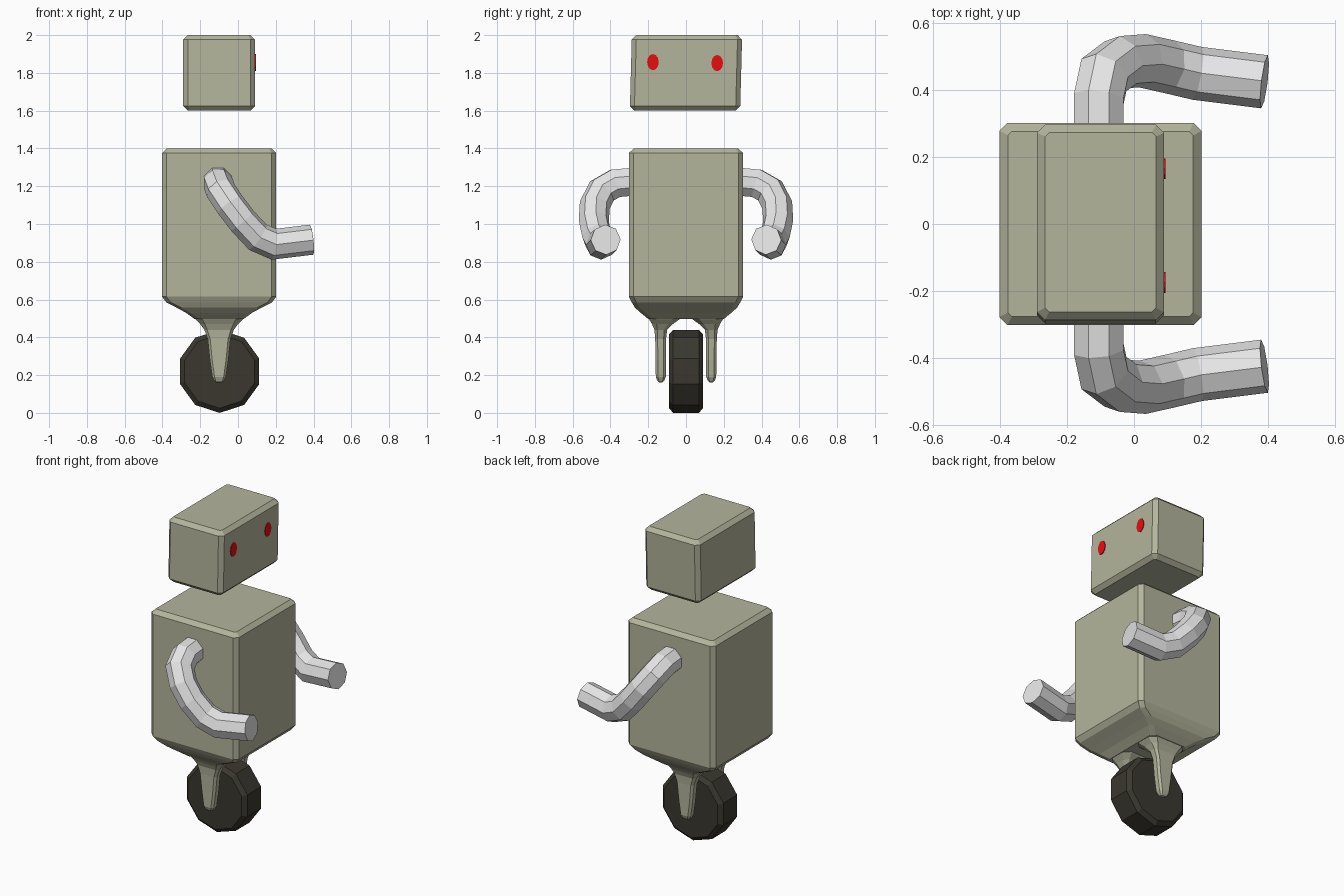
import bpy, bmesh, math
from mathutils import Vector

if "Cube" in bpy.data.objects:
    bpy.data.objects.remove(bpy.data.objects["Cube"])


def material(name, rgb):
    m = bpy.data.materials.new(name)
    m.diffuse_color = (*rgb, 1)
    m.use_nodes = True
    m.node_tree.nodes["Principled BSDF"].inputs["Base Color"].default_value = m.diffuse_color
    return m


SHELL = material("olive grey shell", (0.456, 0.462, 0.335))
METAL = material("light grey metal", (0.8, 0.8, 0.81))
TYRE = material("dark tyre", (0.042, 0.039, 0.028))
RED = material("red eye", (0.8, 0.004, 0.006))
CX = -0.1  # centre line of body, head and wheel


def finish(name, bm, mat):
    bmesh.ops.recalc_face_normals(bm, faces=bm.faces)
    me = bpy.data.meshes.new(name)
    bm.to_mesh(me)
    bm.free()
    me.materials.append(mat)
    ob = bpy.data.objects.new(name, me)
    bpy.context.collection.objects.link(ob)
    return ob


def skin(name, rings, mat):
    """Join rings of points into a closed tube with end caps."""
    bm = bmesh.new()
    rows = [[bm.verts.new(p) for p in r] for r in rings]
    n = len(rows[0])
    for a, b in zip(rows, rows[1:]):
        for i in range(n):
            j = (i + 1) % n
            bm.faces.new((a[i], a[j], b[j], b[i]))
    bm.faces.new(rows[0])
    bm.faces.new(rows[-1])
    return finish(name, bm, mat)


def chamfered(z, hx, hy, c, cy=0.0):
    """Rectangle with cut corners, at height z."""
    pts = [(hx, hy - c), (hx - c, hy), (c - hx, hy), (-hx, hy - c),
           (-hx, c - hy), (c - hx, -hy), (hx - c, -hy), (hx, c - hy)]
    return [(CX + x, cy + y, z) for x, y in pts]


# Torso, with its underside narrowing to the fork
torso = [(1.4, .277, .277, .012), (1.376, .302, .302, .024), (.615, .302, .302, .024),
         (.585, .28, .287, .024), (.557, .225, .27, .024), (.53, .175, .24, .024),
         (.497, .13, .2, .024)]
skin("torso", [chamfered(*r) for r in torso], SHELL)

# Head, leaning very slightly sideways
b = .024
head = [(2.0, .19 - b, .292 - b, .012), (2.0 - b, .19, .292, b),
        (1.6 + b, .19, .292, b), (1.6, .19 - b, .292 - b, .012)]
skin("head", [chamfered(*r, cy=.027 * (r[0] - 1.8)) for r in head], SHELL)

# Eyes: thin oval plates on the +x side of the head
for side, y, z in (("right", -.175, 1.857), ("left", .165, 1.852)):
    oval = [[(x, y + .031 * math.cos(i * math.tau / 12), z + .043 * math.sin(i * math.tau / 12))
             for i in range(12)] for x in (.086, .094)]
    skin(side + "_eye", oval, RED)

# Fork legs: z, half width in x, inner y, outer y
leg = [(.515, .14, .01, .205), (.495, .125, .035, .195), (.47, .1, .07, .18),
       (.44, .078, .1, .167), (.39, .06, .106, .163), (.28, .049, .106, .161),
       (.19, .036, .107, .16), (.17, .026, .116, .152), (.162, .016, .124, .144)]
# Arm centre line
arm = [Vector(p) for p in ((-.105, .27, 1.225), (-.105, .375, 1.215), (-.09, .445, 1.175),
                           (-.04, .483, 1.1), (.025, .488, 1.015), (.105, .47, .93),
                           (.19, .45, .893), (.39, .425, .917))]


def tube_rings(path, radius, sides):
    """Carry a polygon along the path, mitred at each bend."""
    seg = [(q - p).normalized() for p, q in zip(path, path[1:])]
    up = Vector((0, 0, 1))
    u = (up - seg[0] * up.dot(seg[0])).normalized()
    v = seg[0].cross(u)
    ring = [path[0] + radius * (u * math.cos(a) + v * math.sin(a))
            for a in ((i + .5) * math.tau / sides for i in range(sides))]
    rings = [[p - seg[0] * (p - path[0]).dot(seg[0]) for p in ring]]
    for k in range(1, len(path)):
        t = seg[k - 1]
        d = (t + seg[min(k, len(seg) - 1)]).normalized()
        prev = rings[-1]
        rings.append([p + t * ((path[k] - p).dot(d) / t.dot(d)) for p in prev])
    return rings


arm_rings = tube_rings(arm, .08, 8)
for side, s in (("right", -1), ("left", 1)):
    skin(side + "_fork_leg",
         [chamfered(z, hx, (o - i) / 2, min(hx, (o - i) / 2) * .45, s * (i + o) / 2)
          for z, hx, i, o in leg], SHELL)
    skin(side + "_arm", [[(p.x, s * p.y, p.z) for p in r] for r in arm_rings], METAL)

# Wheel: ten-sided with a bevelled rim
wheel = []
for y, r in ((-.09, .195), (-.068, .22), (.068, .22), (.09, .195)):
    wheel.append([(CX + .003 + r * math.sin(i * math.tau / 10), y,
                   .22 - r * math.cos(i * math.tau / 10)) for i in range(10)])
skin("wheel", wheel, TYRE)
